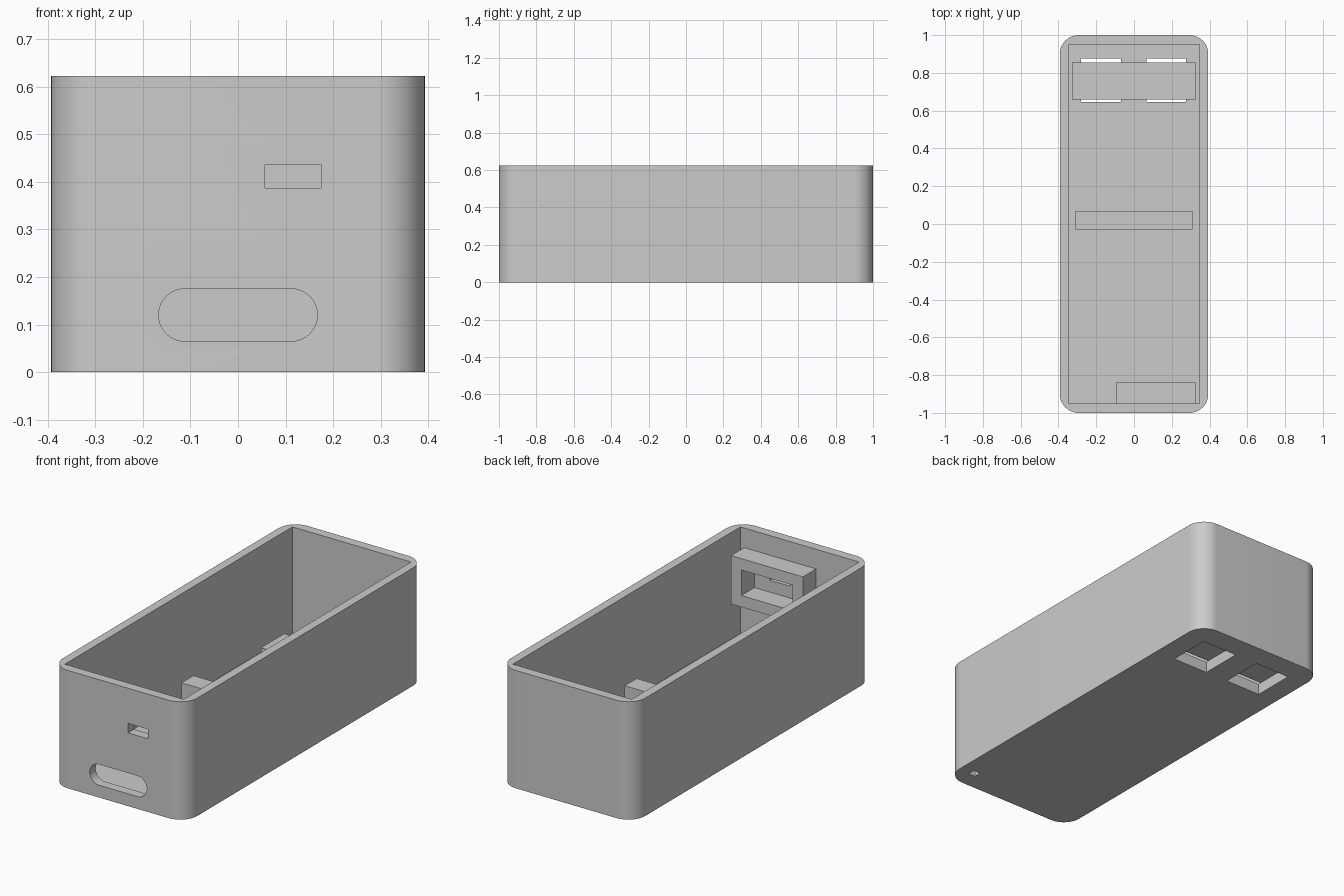
import bpy, bmesh, math
from mathutils import Matrix

old = bpy.data.objects.get("Cube")
if old:
    bpy.data.objects.remove(old, do_unlink=True)

# One plain grey plastic
grey = bpy.data.materials.new("grey_plastic")
grey.use_nodes = True
colour = (0.6, 0.6, 0.6, 1)
grey.diffuse_color = colour
grey.node_tree.nodes["Principled BSDF"].inputs["Base Color"].default_value = colour


def finish(bm, name):
    bmesh.ops.recalc_face_normals(bm, faces=bm.faces)
    mesh = bpy.data.meshes.new(name)
    bm.to_mesh(mesh)
    bm.free()
    mesh.materials.append(grey)
    obj = bpy.data.objects.new(name, mesh)
    bpy.context.collection.objects.link(obj)
    return obj


def box(name, x, y, z):
    """Box from (min, max) pairs."""
    bm = bmesh.new()
    bmesh.ops.create_cube(bm, size=1)
    for v in bm.verts:
        v.co = [a + (b - a) * (c + 0.5) for (a, b), c in zip((x, y, z), v.co)]
    return finish(bm, name)


def rounded_prism(name, half_w, half_h, radius, depth, matrix=Matrix(), steps=16):
    """Rounded rectangle in XY extruded up Z, then placed by matrix."""
    bm = bmesh.new()
    verts = []
    for quarter, (sx, sy) in enumerate(((1, 1), (-1, 1), (-1, -1), (1, -1))):
        for i in range(steps + 1):
            a = (quarter + i / steps) * math.pi / 2
            verts.append(bm.verts.new((sx * (half_w - radius) + radius * math.cos(a),
                                       sy * (half_h - radius) + radius * math.sin(a), 0)))
    face = bm.faces.new(verts)
    out = bmesh.ops.extrude_face_region(bm, geom=[face])
    top = [g for g in out["geom"] if isinstance(g, bmesh.types.BMVert)]
    bmesh.ops.translate(bm, verts=top, vec=(0, 0, depth))
    bmesh.ops.remove_doubles(bm, verts=bm.verts, dist=1e-5)
    bm.transform(matrix)
    return finish(bm, name)


def cut(obj, cutter):
    """Subtract the cutter and discard it."""
    cutter.hide_render = True
    mod = obj.modifiers.new("cut", "BOOLEAN")
    mod.operation = "DIFFERENCE"
    mod.solver = "EXACT"
    mod.object = cutter
    with bpy.context.temp_override(object=obj, active_object=obj, selected_objects=[obj]):
        bpy.ops.object.modifier_apply(modifier=mod.name)
    bpy.data.objects.remove(cutter, do_unlink=True)


HEIGHT, FLOOR = 0.623, 0.06
WALL_Y = 0.95

# Open case with rounded outer corners and a square cavity
case = rounded_prism("case", 0.393, 1.0, 0.1, HEIGHT)
cut(case, box("cavity", (-0.347, 0.347), (-WALL_Y, WALL_Y), (FLOOR, 1)))

# Strap openings through the floor
for x in ((-0.28, -0.07), (0.065, 0.275)):
    cut(case, box("strap_hole", x, (0.645, 0.875), (-0.1, 0.1)))

# Small hole in the floor under the bracket
cut(case, box("pin_hole", (0.285, 0.325), (-0.91, -0.87), (-0.1, 0.1)))

# Port slot and oval opening in the front wall
cut(case, box("port_slot", (0.057, 0.175), (-1.1, -0.9), (0.387, 0.437)))
place = Matrix.Translation((0, -0.9, 0.12)) @ Matrix.Rotation(math.pi / 2, 4, "X")
cut(case, rounded_prism("oval_opening", 0.167, 0.055, 0.055, 0.2, place))

# Ribs on the floor
box("strap_bar", (-0.328, 0.325), (0.66, 0.855), (FLOOR, 0.1))
box("middle_rib", (-0.31, 0.31), (-0.03, 0.07), (FLOOR, 0.183))

# Frame around the port on the inside of the front wall
bracket = box("port_bracket", (-0.095, 0.325), (-WALL_Y, -0.84), (0.263, 0.519))
cut(bracket, box("bracket_window", (-0.035, 0.265), (-1.1, -0.7), (0.324, 0.459)))

# Smooth the rounded corners and keep the other edges sharp
bpy.ops.object.select_all(action="DESELECT")
case.select_set(True)
bpy.context.view_layer.objects.active = case
bpy.ops.object.shade_smooth_by_angle(angle=math.radians(30))
